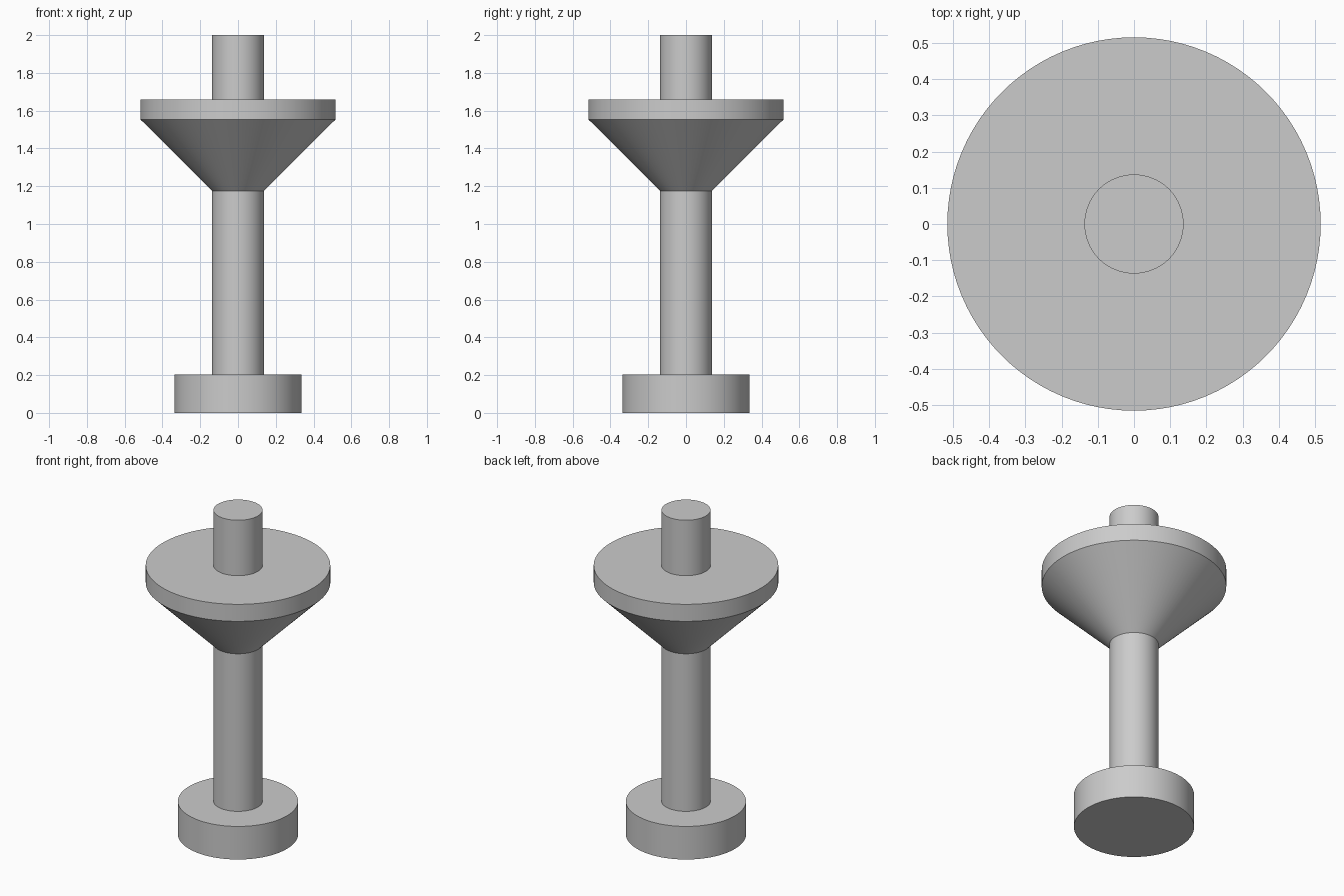
import bpy, bmesh, math
from mathutils import Vector

cube = bpy.data.objects.get("Cube")
if cube:
    bpy.data.objects.remove(cube, do_unlink=True)

# Single plain grey
grey = bpy.data.materials.new("plain grey")
grey.use_nodes = True
colour = (0.6, 0.6, 0.6, 1)
grey.diffuse_color = colour
grey.node_tree.nodes["Principled BSDF"].inputs["Base Color"].default_value = colour


def lathe(name, profile, steps=96):
    """Turn a (radius, height) profile around the z axis."""
    bm = bmesh.new()
    verts = [bm.verts.new((r, 0, z)) for r, z in profile]
    edges = [bm.edges.new(pair) for pair in zip(verts, verts[1:])]
    bmesh.ops.spin(bm, geom=verts + edges, cent=Vector(), axis=(0, 0, 1),
                   angle=math.tau, steps=steps, use_duplicate=False)
    bmesh.ops.remove_doubles(bm, verts=bm.verts, dist=1e-4)
    bmesh.ops.recalc_face_normals(bm, faces=bm.faces)
    mesh = bpy.data.meshes.new(name)
    bm.to_mesh(mesh)
    bm.free()
    mesh.materials.append(grey)
    obj = bpy.data.objects.new(name, mesh)
    bpy.context.collection.objects.link(obj)
    bpy.ops.object.select_all(action='DESELECT')
    obj.select_set(True)
    bpy.context.view_layer.objects.active = obj
    bpy.ops.object.shade_smooth_by_angle(angle=math.radians(30))
    return obj


base_radius, shaft_radius, rim_radius = 0.336, 0.137, 0.516
base_top, cone_bottom, rim_bottom, rim_top, tip = 0.204, 1.176, 1.553, 1.658, 2.0

# Solid turned body: foot, shaft, conical collar with flat rim, top stub
lathe("turned_flanged_shaft", [
    (0, 0), (base_radius, 0), (base_radius, base_top),
    (shaft_radius, base_top), (shaft_radius, cone_bottom),
    (rim_radius, rim_bottom), (rim_radius, rim_top),
    (shaft_radius, rim_top), (shaft_radius, tip), (0, tip),
])
